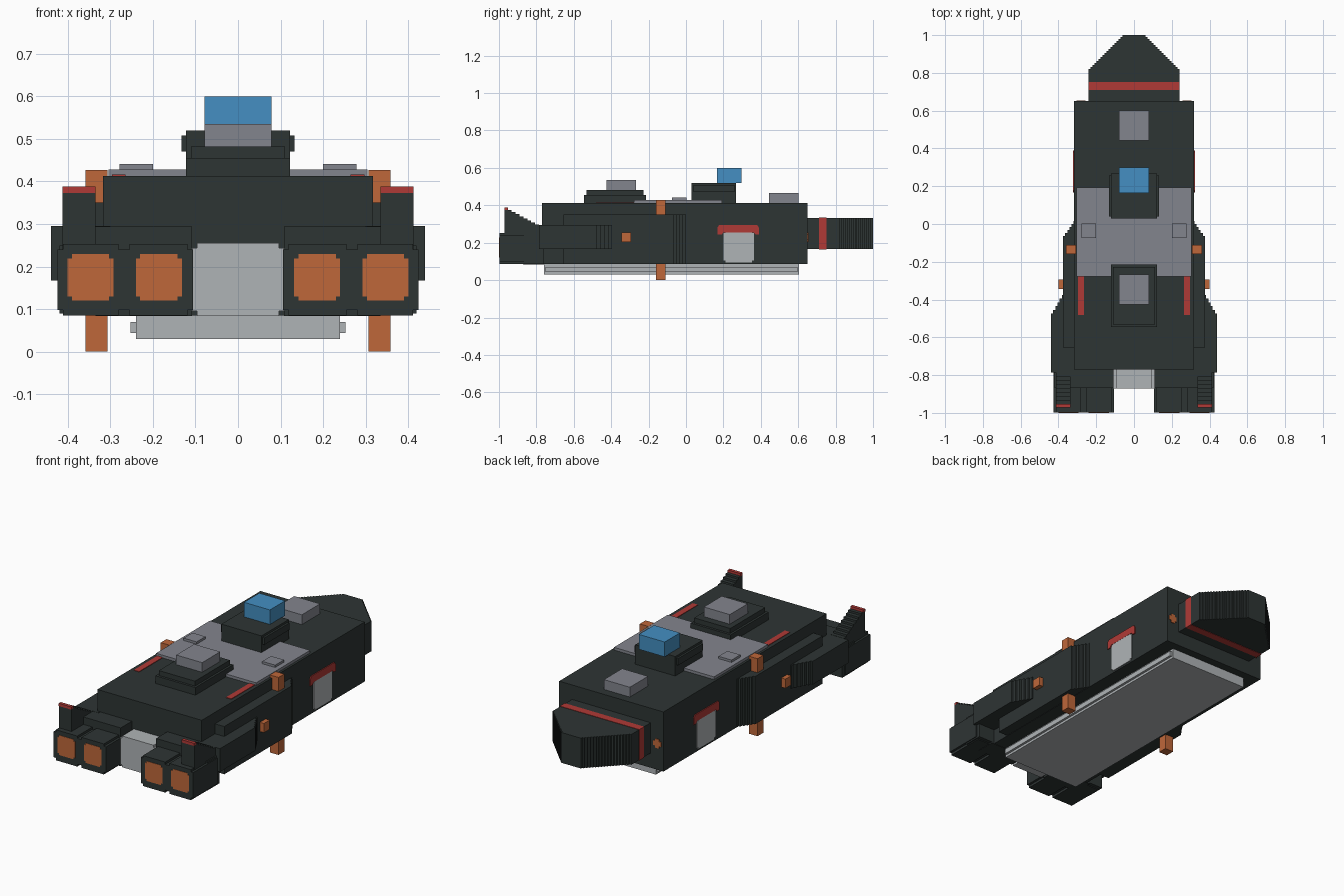
import bpy
import bmesh
from mathutils import Vector

cube = bpy.data.objects.get("Cube")
if cube:
    bpy.data.objects.remove(cube, do_unlink=True)


def material(name, rgb):
    m = bpy.data.materials.new(name)
    m.use_nodes = True
    m.diffuse_color = (*rgb, 1)
    m.node_tree.nodes["Principled BSDF"].inputs["Base Color"].default_value = (*rgb, 1)
    return m


DARK = material("dark hull", (0.027, 0.035, 0.034))
GREY = material("slate grey", (0.226, 0.235, 0.270))
LIGHT = material("light grey", (0.43, 0.455, 0.468))
ORANGE = material("orange", (0.52, 0.136, 0.042))
RED = material("red", (0.434, 0.042, 0.037))
BLUE = material("blue", (0.058, 0.275, 0.54))


def prism(name, pts, axis, lo, hi, mat):
    """Extrude a flat outline along an axis (outline uses the other two axes in order)."""
    def place(p):
        c = list(p)
        c.insert(axis, lo)
        return c
    bm = bmesh.new()
    face = bm.faces.new([bm.verts.new(place(p)) for p in pts])
    out = bmesh.ops.extrude_face_region(bm, geom=[face])
    move = Vector((0, 0, 0))
    move[axis] = hi - lo
    bmesh.ops.translate(bm, vec=move, verts=[v for v in out["geom"] if isinstance(v, bmesh.types.BMVert)])
    bmesh.ops.recalc_face_normals(bm, faces=bm.faces)
    mesh = bpy.data.meshes.new(name)
    bm.to_mesh(mesh)
    bm.free()
    mesh.materials.append(mat)
    ob = bpy.data.objects.new(name, mesh)
    bpy.context.scene.collection.objects.link(ob)
    return ob


def notched(a0, a1, b0, b1, c):
    """Rectangle with a small square bite out of each corner."""
    return [(a0 + c, b0), (a1 - c, b0), (a1 - c, b0 + c), (a1, b0 + c),
            (a1, b1 - c), (a1 - c, b1 - c), (a1 - c, b1), (a0 + c, b1),
            (a0 + c, b1 - c), (a0, b1 - c), (a0, b0 + c), (a0 + c, b0 + c)]


def box(name, x, y, z, mat):
    return prism(name, [(x[0], y[0]), (x[1], y[0]), (x[1], y[1]), (x[0], y[1])], 2, *z, mat)


def stairs(p, q, n):
    """Stepped line from p to q, moving along the second coordinate first."""
    pts = [p]
    for i in range(1, n + 1):
        a = p[0] + (q[0] - p[0]) * i / n
        b = p[1] + (q[1] - p[1]) * i / n
        pts += [(pts[-1][0], b), (a, b)]
    return pts


# Main hull and belly
box("main_hull", (-0.318, 0.318), (-0.77, 0.65), (0.085, 0.413), DARK)
box("belly_slab", (-0.24, 0.24), (-0.76, 0.605), (0.03, 0.085), LIGHT)
box("belly_rim", (-0.253, 0.253), (-0.75, 0.595), (0.043, 0.07), LIGHT)
prism("rear_core", notched(-0.108, 0.108, 0.083, 0.255, 0.012), 1, -0.872, -0.76, LIGHT)

# Nose with stepped taper and a band around it
right_edge = stairs((0.24, 0.81), (0.05, 1.0), 18)
outline = [(0.24, 0.64)] + right_edge
prism("nose", outline + [(-x, y) for x, y in reversed(outline)], 2, 0.166, 0.333, DARK)
box("nose_band", (-0.242, 0.242), (0.71, 0.752), (0.164, 0.335), RED)

# Deck plating, turret bases and turrets
box("deck_plate", (-0.305, 0.305), (-0.278, 0.192), (0.41, 0.428), GREY)
box("aft_turret_base", (-0.122, 0.122), (-0.545, -0.215), (0.41, 0.455), DARK)
box("aft_turret_base_top", (-0.11, 0.11), (-0.532, -0.228), (0.45, 0.482), DARK)
box("aft_turret", (-0.079, 0.079), (-0.425, -0.268), (0.478, 0.535), GREY)
box("fore_turret", (-0.079, 0.079), (0.443, 0.602), (0.41, 0.467), GREY)
prism("bridge_lower", [(-0.122, 0.03), (0.122, 0.03), (0.122, 0.268), (-0.122, 0.268)], 2, 0.41, 0.52, DARK)
box("bridge_sides", (-0.133, 0.133), (0.04, 0.258), (0.47, 0.508), DARK)
box("bridge_cabin", (-0.079, 0.079), (0.165, 0.298), (0.518, 0.6), BLUE)

for side, s in (("left", 1), ("right", -1)):
    def mbox(name, x, y, z, mat):
        return box(side + "_" + name, (s * x[0], s * x[1]), y, z, mat)

    def mprism(name, pts, axis, lo, hi, mat):
        if axis == 0:
            return prism(side + "_" + name, pts, 0, s * lo, s * hi, mat)
        return prism(side + "_" + name, [(s * a, b) for a, b in pts], axis, lo, hi, mat)

    # Side sponsons with stepped leading edges
    lead = stairs((0.375, -0.08), (0.31, 0.015), 6)
    mprism("side_sponson", [(0.30, -0.655), (0.375, -0.655)] + lead + [(0.30, 0.015)], 2, 0.087, 0.35, DARK)
    lead = stairs((0.44, -0.495), (0.37, -0.375), 6)
    mprism("outer_sponson", [(0.30, -0.785), (0.44, -0.785)] + lead + [(0.30, -0.375)], 2, 0.167, 0.295, DARK)

    # Engine block, pods and glowing exhausts
    mbox("engine_block", (0.108, 0.335), (-0.867, -0.76), (0.083, 0.294), DARK)
    mbox("engine_outer_block", (0.3, 0.42), (-0.867, -0.76), (0.09, 0.25), DARK)
    for pod, x0, x1, mid in (("inner", 0.106, 0.268, 0.186), ("outer", 0.268, 0.425, 0.347)):
        mprism(pod + "_engine_pod", notched(x0, x1, 0.085, 0.253, 0.013), 1, -0.998, -0.78, DARK)
        mprism(pod + "_exhaust", notched(mid - 0.054, mid + 0.054, 0.12, 0.229, 0.01), 1, -1.0, -0.99, ORANGE)

    # Stepped tail fin with a coloured tip
    top = stairs((-0.785, 0.285), (-0.955, 0.375), 8)
    mprism("tail_fin", [(-0.785, 0.24)] + top + [(-0.97, 0.375), (-0.97, 0.24)], 0, 0.335, 0.413, DARK)
    mbox("tail_fin_tip", (0.335, 0.413), (-0.971, -0.953), (0.373, 0.388), RED)

    # Thrusters and posts
    mbox("lower_post", (0.307, 0.359), (-0.16, -0.11), (0, 0.1), ORANGE)
    mbox("upper_post", (0.307, 0.359), (-0.16, -0.11), (0.34, 0.427), ORANGE)
    mbox("side_thruster", (0.36, 0.4), (-0.345, -0.295), (0.204, 0.255), ORANGE)
    mprism("fore_thruster", notched(0.257, 0.305, 0.205, 0.255, 0.012), 1, 0.645, 0.654, ORANGE)

    # Hangar door with hood, deck hatch and deck stripe
    mprism("hangar_door", notched(0.2, 0.363, 0.095, 0.262, 0.01), 0, 0.315, 0.322, LIGHT)
    hood = [(0.168, 0.243), (0.19, 0.243), (0.2, 0.255), (0.363, 0.255), (0.373, 0.243),
            (0.39, 0.243), (0.39, 0.28), (0.38, 0.295), (0.178, 0.295), (0.168, 0.28)]
    mprism("hangar_hood", hood, 0, 0.316, 0.323, RED)
    mbox("deck_hatch", (0.2, 0.279), (-0.075, 0.002), (0.42, 0.441), GREY)
    mbox("deck_stripe", (0.265, 0.297), (-0.482, -0.278), (0.41, 0.416), RED)
